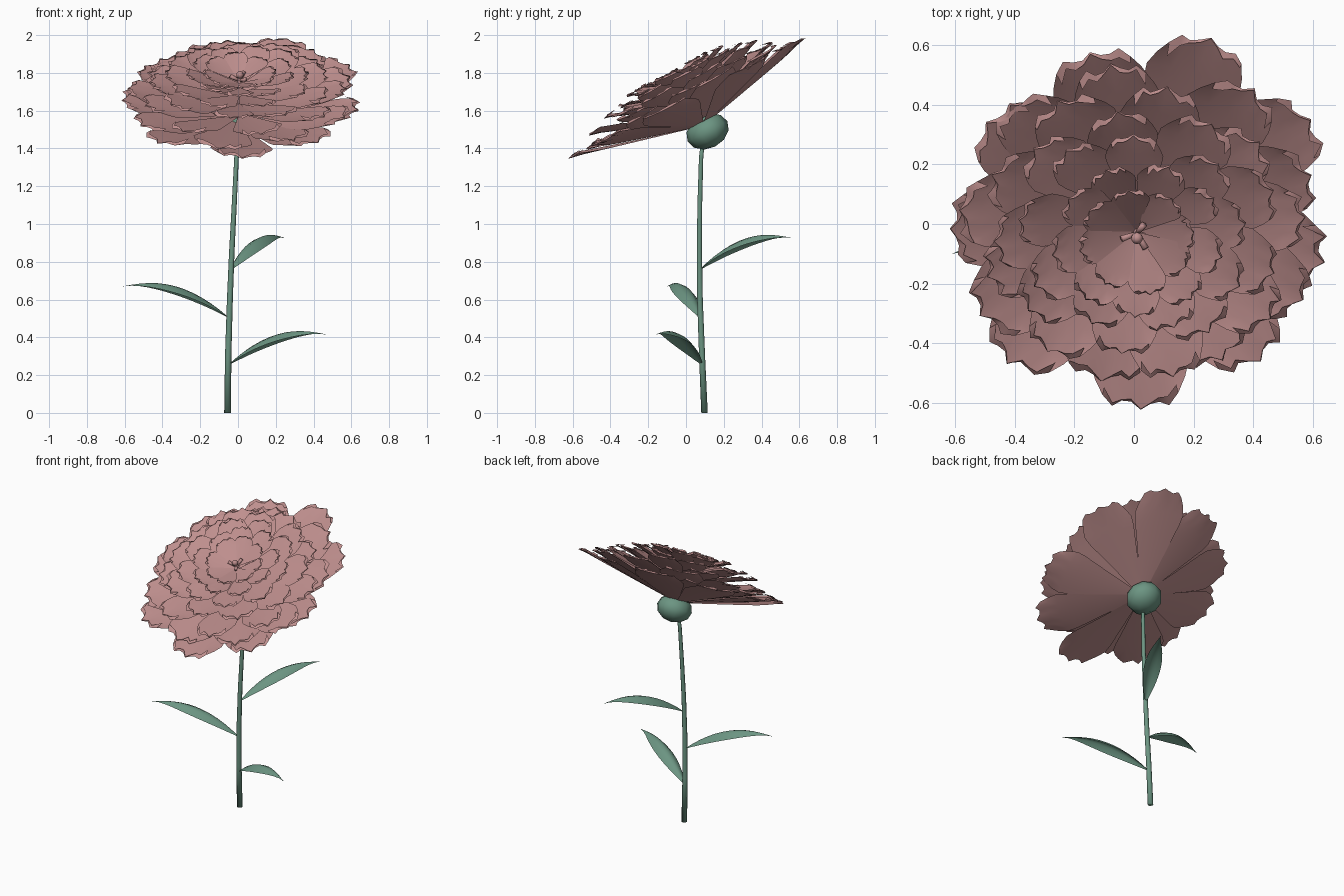
import bpy, bmesh, math, random
from mathutils import Vector, Matrix

random.seed(4)
cube = bpy.data.objects.get("Cube")
if cube:
    bpy.data.objects.remove(cube)


def material(name, rgb):
    m = bpy.data.materials.new(name)
    m.use_nodes = True
    m.diffuse_color = (*rgb, 1)
    m.node_tree.nodes["Principled BSDF"].inputs["Base Color"].default_value = (*rgb, 1)
    return m


PINK = material("dusty pink", (0.52, 0.275, 0.27))
GREEN = material("sage green", (0.15, 0.30, 0.225))

# The flower head leans towards the front
HEAD = Matrix.Translation((0.01, 0.10, 1.50)) @ Matrix.Rotation(math.radians(27), 4, "X")


def finish(name, bm, mat, matrix=Matrix()):
    bmesh.ops.recalc_face_normals(bm, faces=bm.faces)
    for f in bm.faces:
        f.smooth = True
    mesh = bpy.data.meshes.new(name)
    bm.to_mesh(mesh)
    bm.free()
    mesh.materials.append(mat)
    ob = bpy.data.objects.new(name, mesh)
    ob.matrix_world = matrix
    bpy.context.collection.objects.link(ob)
    return ob


def skin(bm, rows, closed=False):
    """Join rows of points into a sheet or tube."""
    rows = [[bm.verts.new(p) for p in row] for row in rows]
    n = len(rows[0])
    for a, b in zip(rows, rows[1:]):
        for i in range(n if closed else n - 1):
            j = (i + 1) % n
            bm.faces.new((a[i], a[j], b[j], b[i]))
    return rows


def petal(bm, angle, length, base_h, tip_h, width):
    """Flat wedge-shaped petal with a blunt, slightly peaked and folded rim."""
    steps, across = 10, 8
    spin = Matrix.Rotation(angle, 3, "Z")
    roll = random.uniform(-0.08, 0.08)
    rows = []
    for k in range(steps + 1):
        t = k / steps
        half = width / 2 * (0.06 + 0.94 * min(t / 0.78, 1))
        if t > 0.7:
            half *= 1 - 0.25 * ((t - 0.7) / 0.3) ** 2
        row = []
        for i in range(across + 1):
            s = 2 * i / across - 1
            r = 0.01 + (length * 0.965 - 0.01) * t
            r -= length * 0.05 * s * s * t ** 4
            z = base_h + (tip_h - base_h) * t + 0.02 * width * s * s * t + roll * s * half
            if k == steps:
                r += random.uniform(-0.01, 0.01) * length
                if i in (1, across // 2, across - 1):
                    r += 0.035 * length
            row.append(spin @ Vector((r, s * half, z)))
        rows.append(row)
    skin(bm, rows)
    # Corners of the rim folded back flat over the face
    fold = []
    for i, p in enumerate(rows[-1]):
        corner = abs(2 * i / across - 1)
        inward = Vector((-p.x, -p.y, 0)).normalized()
        depth = (0.1 + 0.9 * corner) * random.uniform(0.2, 1.0) * (0.015 + 0.05 * length)
        fold.append(p + inward * depth + Vector((0, 0, random.uniform(0.002, 0.012))))
    skin(bm, [rows[-1], fold])


# Outer petals, placed one by one as direction and reach
OUTER = [(-89, .715), (-52, .67), (-14, .645), (33, .70), (70, .73),
         (104, .655), (144, .625), (183, .63), (231, .69)]
bm = bmesh.new()
for deg, reach in OUTER:
    petal(bm, math.radians(deg), reach, 0.025, 0.19, 0.34)
finish("outer_petals", bm, PINK, HEAD)

# Inner rings: count, reach, base height, tip height, width, turn
RINGS = [(9, .61, .05, .205, .31, 16), (9, .55, .10, .24, .28, 1),
         (9, .47, .15, .28, .25, 22), (9, .385, .20, .31, .21, 8),
         (9, .29, .245, .335, .165, 28), (8, .205, .28, .345, .135, 10)]
for number, (count, reach, low, high, width, turn) in enumerate(RINGS):
    bm = bmesh.new()
    for i in range(count):
        a = math.radians(turn + 360 * i / count + random.uniform(-4, 4))
        petal(bm, a, reach * random.uniform(0.94, 1.05), low + random.uniform(-0.015, 0.015),
              high + random.uniform(-0.015, 0.015), width * random.uniform(0.95, 1.08))
    finish(f"petal_ring_{number + 1}", bm, PINK, HEAD)

# Flower centre: pistil with a knob and three short stamens
bm = bmesh.new()
bmesh.ops.create_cone(bm, segments=8, radius1=0.02, radius2=0.012, depth=0.30, cap_ends=True,
                      matrix=Matrix.Translation((0, 0, 0.16)))
bmesh.ops.create_uvsphere(bm, u_segments=10, v_segments=6, radius=0.02,
                          matrix=Matrix.Translation((0, 0, 0.325)))
for k in range(3):
    m = (Matrix.Rotation(math.radians(65 + 120 * k), 4, "Z") @ Matrix.Translation((0.025, 0, 0.305))
         @ Matrix.Rotation(math.radians(60), 4, "Y"))
    bmesh.ops.create_cone(bm, segments=6, radius1=0.008, radius2=0.012, depth=0.06,
                          cap_ends=True, matrix=m)
finish("flower_centre", bm, PINK, HEAD)

# Green cup beneath the petals
bm = bmesh.new()
bmesh.ops.create_uvsphere(bm, u_segments=10, v_segments=6, radius=1,
                          matrix=Matrix.Diagonal((0.118, 0.118, 0.09, 1)))
finish("calyx", bm, GREEN, HEAD @ Matrix.Translation((0, 0.008, -0.015)))

# Stem: tapered tube along a gentle bend
PATH = [(-.055, .098, 0), (-.052, .085, .3), (-.043, .074, .6), (-.033, .071, .85),
        (-.02, .073, 1.1), (-.008, .08, 1.35), (0, .09, 1.45)]
bm = bmesh.new()
rows = []
for k, p in enumerate(PATH):
    radius = 0.018 - 0.0012 * k
    rows.append([Vector(p) + radius * Vector((math.cos(a), math.sin(a), 0))
                 for a in (math.tau * i / 10 for i in range(10))])
rings = skin(bm, rows, closed=True)
bm.faces.new(rings[0])
bm.faces.new(rings[-1])
finish("stem", bm, GREEN)


def leaf(name, base, tip, width):
    """Arched blade with a raised midrib, from the stem to a pointed tip."""
    base, tip = Vector(base), Vector(tip)
    mid = (base + tip) / 2
    mid.z = tip.z + 0.05
    out = (tip - base).normalized()
    side = out.cross(Vector((0, 0, 1))).normalized()
    rows = []
    for k in range(13):
        t = k / 12
        c = base * (1 - t) ** 2 + mid * 2 * t * (1 - t) + tip * t * t
        half = width / 2 * (0.05 + 0.95 * math.sin(math.pi * t ** 0.9)) * (1 - t ** 6)
        rows.append([c + side * half * s - Vector((0, 0, 0.75 * half * (s * s - 0.4)))
                     for s in (-1, -0.5, 0, 0.5, 1)])
    bm = bmesh.new()
    skin(bm, rows)
    bmesh.ops.remove_doubles(bm, verts=bm.verts, dist=0.0005)
    finish(name, bm, GREEN)


leaf("upper_leaf", (-.035, .075, .76), (.25, .565, .925), 0.11)
leaf("middle_leaf", (-.05, .075, .505), (-.61, -.10, .67), 0.11)
leaf("lower_leaf", (-.05, .085, .255), (.47, -.16, .415), 0.11)
